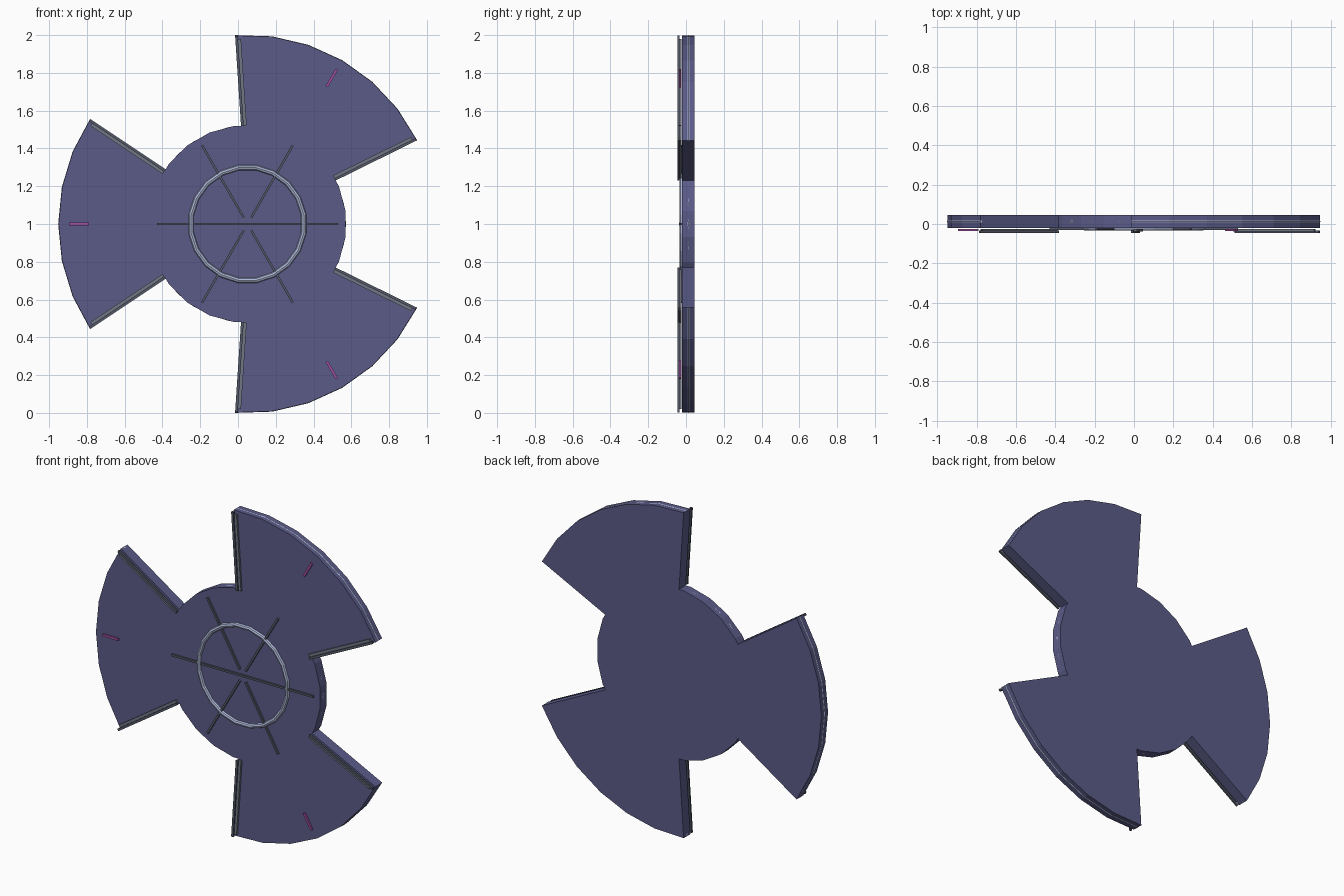
import bpy, bmesh
from math import sin, cos, pi, radians

if "Cube" in bpy.data.objects:
    bpy.data.objects.remove(bpy.data.objects["Cube"])

CX, CZ = 0.05, 1.0            # wheel centre
FRONT, BACK = -0.02, 0.045    # plate faces


def material(name, rgb):
    m = bpy.data.materials.new(name)
    m.diffuse_color = (*rgb, 1)
    m.use_nodes = True
    m.node_tree.nodes["Principled BSDF"].inputs["Base Color"].default_value = m.diffuse_color
    return m


plate = material("plate_blue", (0.105, 0.105, 0.25))
dark = material("dark_steel", (0.09, 0.1, 0.14))
grey = material("rail_grey", (0.16, 0.18, 0.23))
light = material("light_trim", (0.42, 0.48, 0.68))
purple = material("purple_mark", (0.35, 0.08, 0.35))


def polar(r, a, v=0.0):
    """Point at radius r, angle a, with a tangential offset v."""
    return CX + r * cos(a) - v * sin(a), CZ + r * sin(a) + v * cos(a)


def finish(bm, name, mat):
    bmesh.ops.recalc_face_normals(bm, faces=bm.faces)
    me = bpy.data.meshes.new(name)
    bm.to_mesh(me)
    bm.free()
    me.materials.append(mat)
    ob = bpy.data.objects.new(name, me)
    bpy.context.collection.objects.link(ob)
    return ob


def slab(name, outline, y0, y1, mat):
    """Extrude an x/z outline from y0 to y1."""
    bm = bmesh.new()
    face = bm.faces.new([bm.verts.new((x, y0, z)) for x, z in outline])
    ext = bmesh.ops.extrude_face_region(bm, geom=[face])
    bmesh.ops.translate(bm, vec=(0, y1 - y0, 0),
                        verts=[g for g in ext["geom"] if isinstance(g, bmesh.types.BMVert)])
    return finish(bm, name, mat)


def bar(name, a, r0, r1, v0, v1, y0, y1, mat):
    """Radial bar at angle a."""
    pts = [polar(r0, a, v0), polar(r1, a, v0), polar(r1, a, v1), polar(r0, a, v1)]
    return slab(name, pts, y0, y1, mat)


def tube(name, angles, radius, minor, y, mat, closed, sides=8):
    """Tube following an arc in the wheel plane."""
    bm = bmesh.new()
    rings = []
    for a in angles:
        ring = []
        for k in range(sides):
            t = 2 * pi * k / sides
            x, z = polar(radius + minor * cos(t), a)
            ring.append(bm.verts.new((x, y + minor * sin(t), z)))
        rings.append(ring)
    pairs = list(zip(rings, rings[1:]))
    if closed:
        pairs.append((rings[-1], rings[0]))
    else:
        bm.faces.new(rings[0])
        bm.faces.new(rings[-1])
    for p, q in pairs:
        for k in range(sides):
            n = (k + 1) % sides
            bm.faces.new((p[k], p[n], q[n], q[k]))
    return finish(bm, name, mat)


# Central disc
slab("hub_disc", [polar(0.524, radians(7.5 + 15 * i)) for i in range(24)], FRONT, BACK, plate)
tube("hub_rim_trim", [2 * pi * i / 32 for i in range(32)], 0.512, 0.01, 0.0125, light, True)

# Raised ring and spokes on the front
tube("front_ring", [radians(9 + 18 * i) for i in range(20)], 0.302, 0.014, -0.02, light, True)
for i in range(6):
    start = 0.0 if i % 3 == 0 else 0.04
    bar(f"spoke_{i + 1}", radians(60 * i), start, 0.48, -0.006, 0.006, -0.031, -0.018, dark)

# Three blades, each with edge rails, rim trim and a tip mark
for i in range(3):
    mid = radians(60 + 120 * i)
    step = radians(11.25)
    arc = [mid + step * k for k in range(-3, 4)]
    outline = [polar(1.0, a) for a in arc] + [polar(0.512, a) for a in reversed(arc)]
    slab(f"blade_{i + 1}", outline, FRONT, BACK, plate)
    tube(f"blade_rim_trim_{i + 1}", arc, 0.992, 0.01, 0.0125, light, False)
    for side, tag in ((-1, "a"), (1, "b")):
        edge = mid + side * 3 * step
        bar(f"outer_rail_{i + 1}{tag}", edge, 0.52, 0.998, 0, -side * 0.014,
            -0.045, -0.034, dark)
        bar(f"inner_rail_{i + 1}{tag}", edge, 0.52, 0.98, -side * 0.012, -side * 0.03,
            -0.037, -0.025, grey)
    bar(f"tip_mark_{i + 1}", mid, 0.84, 0.945, -0.007, 0.007, -0.036, -0.026, purple)
